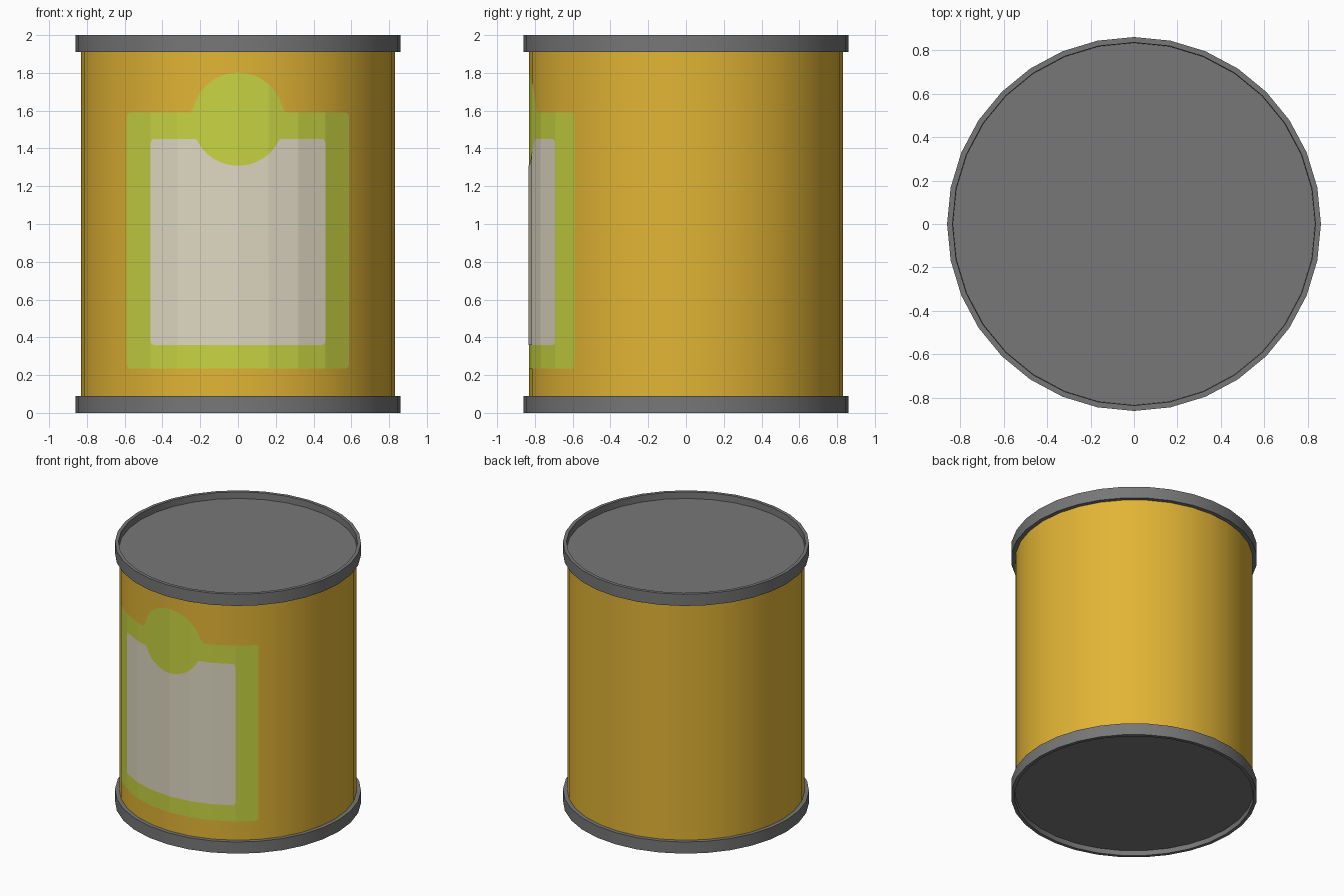
import bpy, bmesh, math

if "Cube" in bpy.data.objects:
    bpy.data.objects.remove(bpy.data.objects["Cube"])

N = 32          # sides of the can
R = 0.83        # body radius
SEG = 2 * math.pi / N


def material(name, rgb):
    m = bpy.data.materials.new(name)
    m.diffuse_color = (*rgb, 1)
    m.use_nodes = True
    m.node_tree.nodes["Principled BSDF"].inputs["Base Color"].default_value = m.diffuse_color
    return m


YELLOW = material("golden yellow", (0.76, 0.46, 0.036))
GREY = material("metal grey", (0.185, 0.185, 0.185))
GREEN = material("lime green", (0.58, 0.66, 0.055))
CREAM = material("cream white", (0.74, 0.69, 0.54))


def finish(name, bm, mat):
    me = bpy.data.meshes.new(name)
    bm.to_mesh(me)
    bm.free()
    ob = bpy.data.objects.new(name, me)
    bpy.context.collection.objects.link(ob)
    me.materials.append(mat)
    bpy.ops.object.select_all(action='DESELECT')
    ob.select_set(True)
    bpy.context.view_layer.objects.active = ob
    bpy.ops.object.shade_smooth_by_angle(angle=math.radians(30))
    return ob


def lathe(name, profile, mat):
    """Revolve (radius, z) points; a zero radius closes to a centre point."""
    bm = bmesh.new()
    rings = []
    for r, z in profile:
        if r == 0:
            rings.append([bm.verts.new((0, 0, z))] * N)
        else:
            rings.append([bm.verts.new((r * math.sin(i * SEG), -r * math.cos(i * SEG), z))
                          for i in range(N)])
    for a, b in zip(rings, rings[1:]):
        for i in range(N):
            j = (i + 1) % N
            quad = list(dict.fromkeys((a[i], a[j], b[j], b[i])))
            bm.faces.new(quad)
    bmesh.ops.recalc_face_normals(bm, faces=bm.faces)
    return finish(name, bm, mat)


# Can wall, and the two rimmed, recessed ends
lathe("can_body", [(R, 0.05), (R, 1.95)], YELLOW)
lathe("top_lid", [(0, 1.95), (0.833, 1.95), (0.835, 2), (0.86, 2), (0.86, 1.91), (0.82, 1.91)], GREY)
lathe("bottom_lid", [(0, 0.038), (0.833, 0.038), (0.835, 0), (0.86, 0), (0.86, 0.09), (0.82, 0.09)], GREY)

# Label: thin plates that follow the facets of the wall
DISC_Z, DISC_R, CORNER = 1.555, 0.246, 0.022


def rounding(d):
    """Height lost to a rounded corner at distance d from the side."""
    return CORNER - math.sqrt(CORNER ** 2 - max(CORNER - d, 0) ** 2)


def disc(u):
    return math.sqrt(max(DISC_R ** 2 - u * u, 0))


def green_top(u):
    z = 1.59
    if u < 0.235:
        return DISC_Z + disc(u)
    if u < 0.265:                       # small flare beside the disc
        z += 0.042 * ((0.265 - u) / 0.03) ** 2
    return z


def cream_top(u):
    return min(1.45, DISC_Z - disc(u)) if u < DISC_R - 0.002 else 1.45


def plate(name, facets, low, top, offset, mat):
    bm = bmesh.new()
    limit = facets * SEG
    steps = facets * 24
    cols = []
    for k in range(-steps, steps + 1):
        a = limit * k / steps
        local = a % SEG - SEG / 2
        r = (R + offset) * math.cos(SEG / 2) / math.cos(local)
        u = abs(a) * R
        cut = rounding(limit * R - u)
        cols.append([bm.verts.new((r * math.sin(a), -r * math.cos(a), z))
                     for z in (low + cut, top(u) - cut)])
    for p, q in zip(cols, cols[1:]):
        bm.faces.new((p[0], q[0], q[1], p[1]))
    return finish(name, bm, mat)


plate("label_border", 4, 0.235, green_top, 0.002, GREEN)
plate("label_panel", 3, 0.36, cream_top, 0.004, CREAM)
